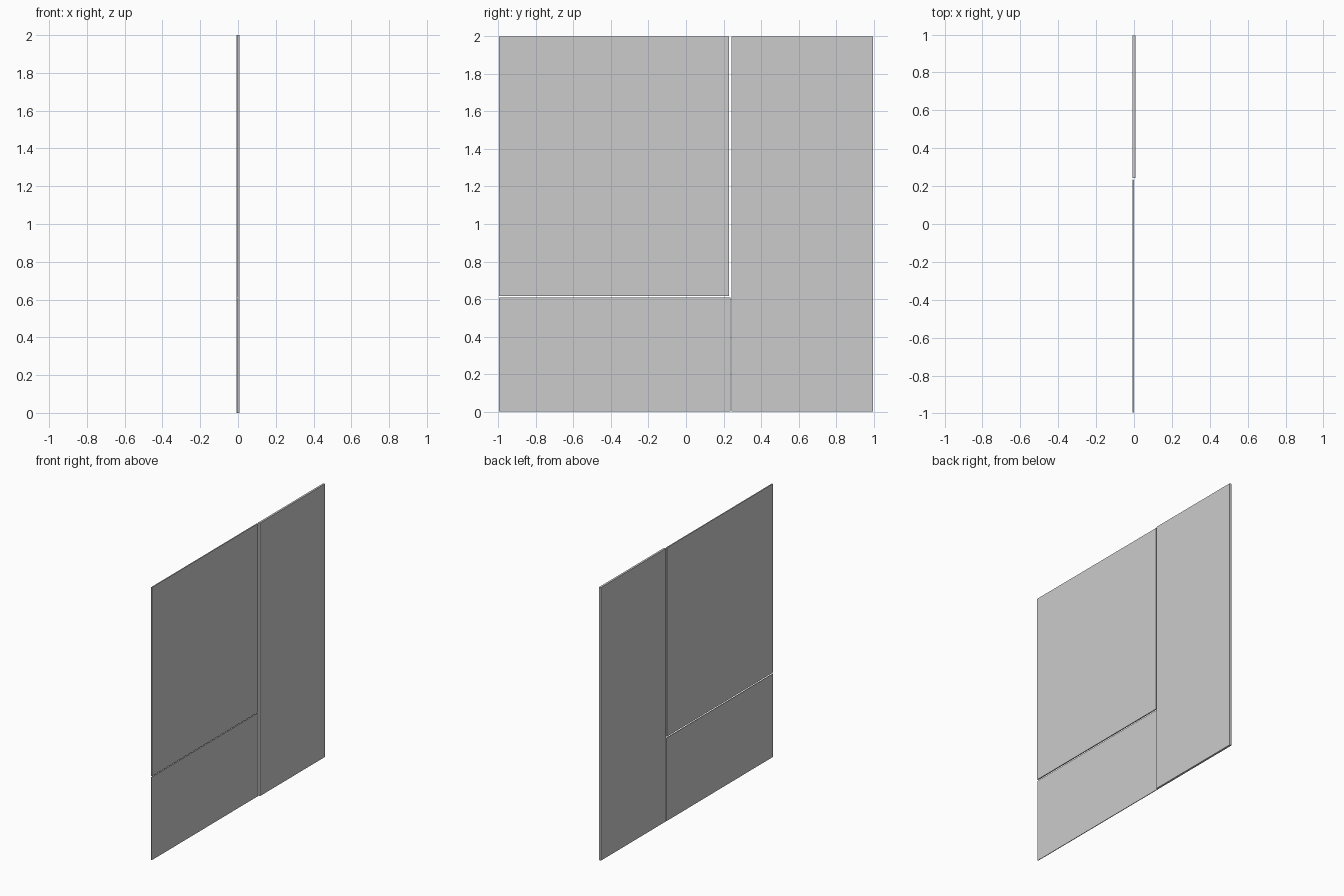
import bpy

if "Cube" in bpy.data.objects:
    bpy.data.objects.remove(bpy.data.objects["Cube"])


def panel(name, x, y, z):
    """Axis-aligned slab given its (min, max) range on each axis."""
    bpy.ops.mesh.primitive_cube_add(size=1)
    ob = bpy.context.object
    ob.name = name
    ob.location = [(a + b) / 2 for a, b in (x, y, z)]
    ob.scale = [b - a for a, b in (x, y, z)]
    bpy.ops.object.transform_apply(location=True, rotation=False, scale=True)
    return ob


# Tall, thickest panel
panel("tall_panel", (-0.007, 0.008), (0.243, 0.996), (0.0, 2.0))

# Large upper panel, medium thickness
panel("upper_panel", (-0.007, 0.001), (-0.996, 0.230), (0.617, 2.0))

# Low panel, thinnest
panel("lower_panel", (-0.008, -0.003), (-0.996, 0.236), (0.0, 0.609))
